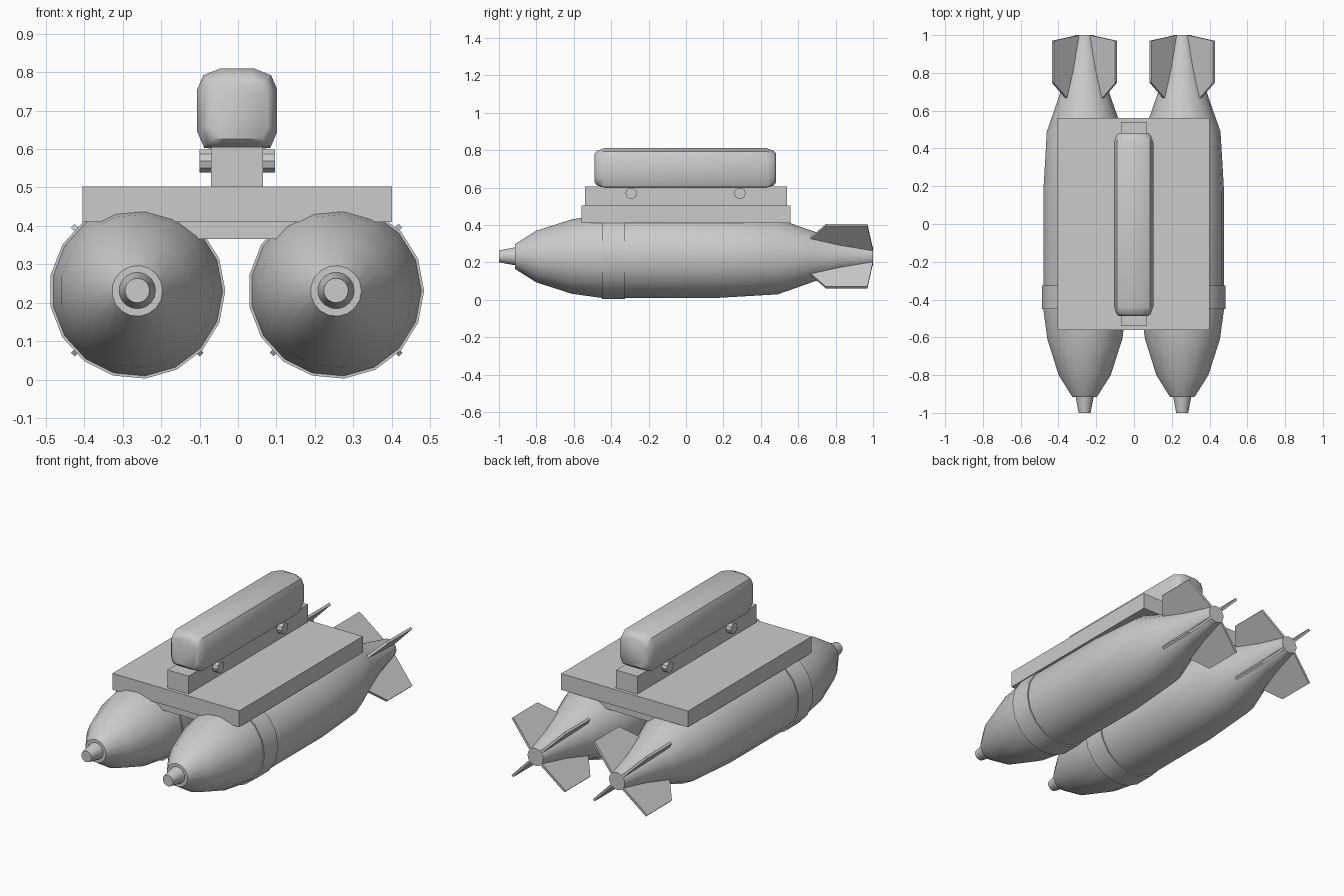
import bpy, bmesh, math
from mathutils import Vector

if "Cube" in bpy.data.objects:
    bpy.data.objects.remove(bpy.data.objects["Cube"])

grey = bpy.data.materials.new("light_grey")
grey.diffuse_color = (0.6, 0.6, 0.6, 1)
grey.use_nodes = True
grey.node_tree.nodes["Principled BSDF"].inputs["Base Color"].default_value = grey.diffuse_color


def finish(name, bm, smooth=None):
    bmesh.ops.recalc_face_normals(bm, faces=bm.faces[:])
    mesh = bpy.data.meshes.new(name)
    bm.to_mesh(mesh)
    bm.free()
    mesh.materials.append(grey)
    ob = bpy.data.objects.new(name, mesh)
    bpy.context.collection.objects.link(ob)
    if smooth:
        bpy.ops.object.select_all(action='DESELECT')
        ob.select_set(True)
        bpy.context.view_layer.objects.active = ob
        bpy.ops.object.shade_smooth_by_angle(angle=math.radians(smooth))
    return ob


def loft(name, rings, smooth=None):
    """Skin a list of point rings and cap both ends."""
    bm = bmesh.new()
    rows = [[bm.verts.new(p) for p in ring] for ring in rings]
    n = len(rows[0])
    for a, b in zip(rows, rows[1:]):
        for i in range(n):
            j = (i + 1) % n
            bm.faces.new((a[i], a[j], b[j], b[i]))
    bm.faces.new(rows[0])
    bm.faces.new(rows[-1])
    return finish(name, bm, smooth)


def lathe(name, profile, cx, cz, sides=17):
    """Revolve (y, radius) pairs about an axis along y."""
    turns = [2 * math.pi * i / sides for i in range(sides)]
    rings = [[(cx + r * math.cos(t), y, cz + r * math.sin(t)) for t in turns]
             for y, r in profile]
    return loft(name, rings, 35)


def box(name, x0, x1, y0, y1, z0, z1):
    ring = [(x0, z0), (x1, z0), (x1, z1), (x0, z1)]
    return loft(name, [[(x, y, z) for x, z in ring] for y in (y0, y1)])


def fin(name, cx, cz, angle):
    """Flat tail fin standing out from the axis at the given angle."""
    out = Vector((math.cos(angle), 0, math.sin(angle)))
    side = Vector((-out.z, 0, out.x)) * 0.007
    shape = [(0.66, 0.13), (0.748, 0.237), (0.97, 0.237), (1.0, 0.045), (0.95, 0.02)]
    flat = [Vector((cx, y, cz)) + out * r for y, r in shape]
    return loft(name, [[p - side for p in flat], [p + side for p in flat]])


# Two finned bodies, each with nose, band and four diagonal fins
AXIS_Z = 0.231
BODY = [(-0.915, 0.066), (-0.80, 0.139), (-0.61, 0.20), (-0.45, 0.222), (0.17, 0.222),
        (0.49, 0.203), (0.68, 0.136), (0.82, 0.092), (1.0, 0.05)]
for tag, cx in (("left", -0.262), ("right", 0.255)):
    lathe(tag + "_body", BODY, cx, AXIS_Z)
    lathe(tag + "_nose", [(-1.0, 0.032), (-0.925, 0.046), (-0.90, 0.05)], cx, AXIS_Z + 0.001)
    lathe(tag + "_band", [(-0.45, 0.229), (-0.325, 0.229)], cx, AXIS_Z)
    for k in range(4):
        fin(f"{tag}_fin_{k + 1}", cx, AXIS_Z + 0.002, math.radians(45 + 90 * k))

# Carrier plate, the spacer beneath it and the rail on top
box("carrier_plate", -0.405, 0.40, -0.56, 0.56, 0.41, 0.503)
box("lower_spacer", -0.20, 0.20, -0.54, 0.54, 0.366, 0.411)
box("top_rail", -0.07, 0.065, -0.54, 0.54, 0.502, 0.605)

# Cross pins through the rail
for tag, y in (("front", -0.293), ("rear", 0.288)):
    ring = [(y + 0.031 * math.cos(math.pi * i / 5), 0.569 + 0.031 * math.sin(math.pi * i / 5))
            for i in range(10)]
    loft(tag + "_pin", [[(x, py, pz) for py, pz in ring] for x in (-0.10, 0.096)])

# Rounded long block on the rail
HALF = [(0.05, 0.60), (0.086, 0.603), (0.104, 0.645), (0.104, 0.755), (0.088, 0.792), (0.043, 0.81)]
section = HALF + [(-x, z) for x, z in reversed(HALF)]
ENDS = [(0.485, 0.74), (0.472, 0.88), (0.435, 1.0)]
stations = [(-y, s) for y, s in ENDS] + [(y, s) for y, s in reversed(ENDS)]
loft("top_block", [[(-0.002 + x * s, y - 0.003, 0.70 + (z - 0.70) * s) for x, z in section]
                   for y, s in stations], 40)
